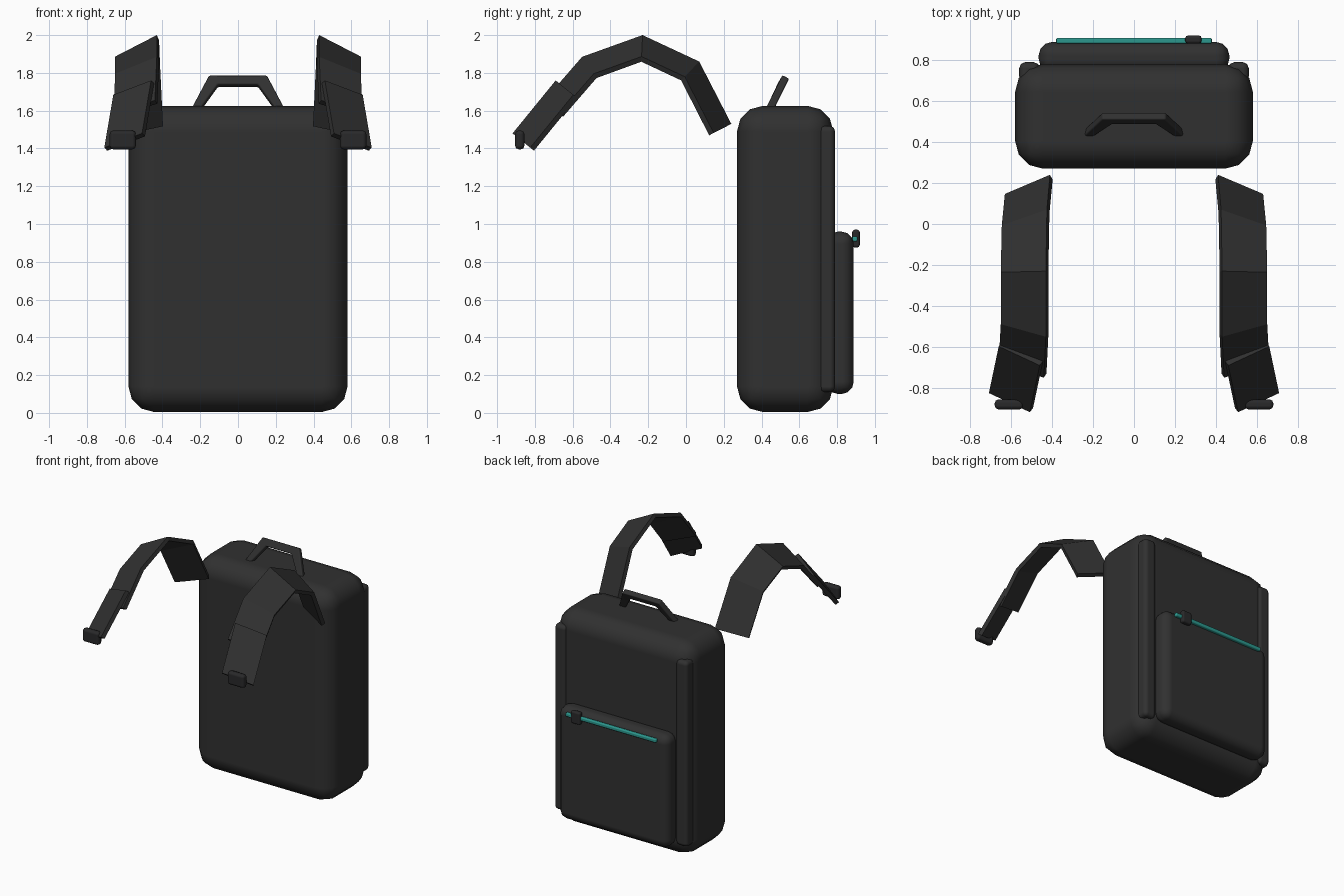
import bpy, bmesh
from mathutils import Vector

cube = bpy.data.objects.get("Cube")
if cube:
    bpy.data.objects.remove(cube, do_unlink=True)


def material(name, rgb):
    m = bpy.data.materials.new(name)
    m.use_nodes = True
    m.diffuse_color = (*rgb, 1)
    bsdf = m.node_tree.nodes["Principled BSDF"]
    bsdf.inputs["Base Color"].default_value = (*rgb, 1)
    bsdf.inputs["Roughness"].default_value = 0.8
    return m


FABRIC = material("charcoal fabric", (0.03, 0.03, 0.03))
PLASTIC = material("dark plastic", (0.022, 0.022, 0.023))
TEAL = material("teal zipper", (0.025, 0.31, 0.27))


def finish(name, bm, mat, bevel=0, segments=2, mirror=False, smooth=True):
    """Turn a bmesh into an object with optional bevel and mirror across x."""
    bmesh.ops.recalc_face_normals(bm, faces=bm.faces)
    mesh = bpy.data.meshes.new(name)
    bm.to_mesh(mesh)
    bm.free()
    mesh.materials.append(mat)
    for p in mesh.polygons:
        p.use_smooth = smooth
    obj = bpy.data.objects.new(name, mesh)
    bpy.context.collection.objects.link(obj)
    if bevel:
        b = obj.modifiers.new("soft edges", "BEVEL")
        b.width, b.segments = bevel, segments
        b.limit_method = "ANGLE"
        b.harden_normals = smooth
    if mirror:
        obj.modifiers.new("other side", "MIRROR")
    return obj


def box(name, xs, ys, zs, mat, **options):
    """Box given by its extents on each axis."""
    bm = bmesh.new()
    bmesh.ops.create_cube(bm, size=1)
    for v in bm.verts:
        v.co = [r[0] if c < 0 else r[1] for c, r in zip(v.co, (xs, ys, zs))]
    return finish(name, bm, mat, **options)


def loft(name, sections, mat, **options):
    """Skin a row of four-cornered sections and cap both ends."""
    bm = bmesh.new()
    rings = [[bm.verts.new(p) for p in s] for s in sections]
    for a, b in zip(rings, rings[1:]):
        for i in range(4):
            j = (i + 1) % 4
            bm.faces.new((a[i], a[j], b[j], b[i]))
    bm.faces.new(rings[0])
    bm.faces.new(rings[-1])
    return finish(name, bm, mat, **options)


def strap(name, path, width, drop, thick, mat):
    """Flat band whose inner top edge follows path and whose outer edge rolls down."""
    pts = [Vector(p) for p in path]
    sections = []
    for i, p in enumerate(pts):
        normals = []
        for a, b in zip(pts[max(i - 1, 0):i + 1], pts[max(i - 1, 0) + 1:i + 2]):
            d = b - a
            normals.append(Vector((0, d.z, -d.y)).normalized())
        if 0 < i < len(pts) - 1:
            d = pts[i + 1] - p
            normals = [normals[0], Vector((0, d.z, -d.y)).normalized()]
        elif i == 0:
            d = pts[1] - p
            normals = [Vector((0, d.z, -d.y)).normalized()]
        n = sum(normals, Vector()).normalized()
        n /= n.dot(normals[0])
        n = -n if n.z > 0 else n
        across = Vector((width, 0, 0)) + n * drop
        under = (Vector((-drop, 0, 0)) + n * width).normalized() * thick
        sections.append([p, p + across, p + across + under, p + under])
    return loft(name, sections, mat, mirror=True, smooth=False)


# Bag
box("bag_body", (-.58, .58), (.27, .78), (.005, 1.625), FABRIC, bevel=.135, segments=3)
box("back_side_trim", (.46, .56), (.69, .79), (.11, 1.52), FABRIC,
    bevel=.03, segments=2, mirror=True)
box("back_pocket", (-.465, .465), (.74, .888), (.1, .96), FABRIC, bevel=.065, segments=3)

# Zipper
box("pocket_zipper", (-.38, .38), (.88, .908), (.907, .935), TEAL, bevel=.008)
box("zipper_pull", (.25, .33), (.88, .92), (.875, .97), PLASTIC, bevel=.014)

# Carry handle, leaning back
lean = Vector((0, .5, .87)) * .027
flat = Vector((0, .87, -.5)) * .02
side = Vector((.024, 0, 0))
handle = []
for x, y, z, out in ((-.225, .44, 1.6, -1), (-.13, .515, 1.755, -.5),
                     (.13, .515, 1.755, .5), (.225, .44, 1.6, 1)):
    c = Vector((x, y, z))
    o = side * (-1 if out < 0 else 1) + (lean if abs(out) < 1 else Vector())
    handle.append([c + o + flat, c + o - flat, c - o - flat, c - o + flat])
loft("carry_handle", handle, FABRIC, bevel=.009, segments=2)

# Shoulder straps
strap("shoulder_strap",
      [(.41, .24, 1.53), (.425, .07, 1.86), (.43, -.23, 2), (.43, -.55, 1.885),
       (.44, -.75, 1.655)], .22, .105, .03, FABRIC)
strap("lower_strap", [(.46, -.69, 1.76), (.508, -.918, 1.48)], .2, .12, .03, FABRIC)
box("strap_buckle", (.54, .68), (-.905, -.855), (1.395, 1.495), PLASTIC,
    bevel=.02, mirror=True)
